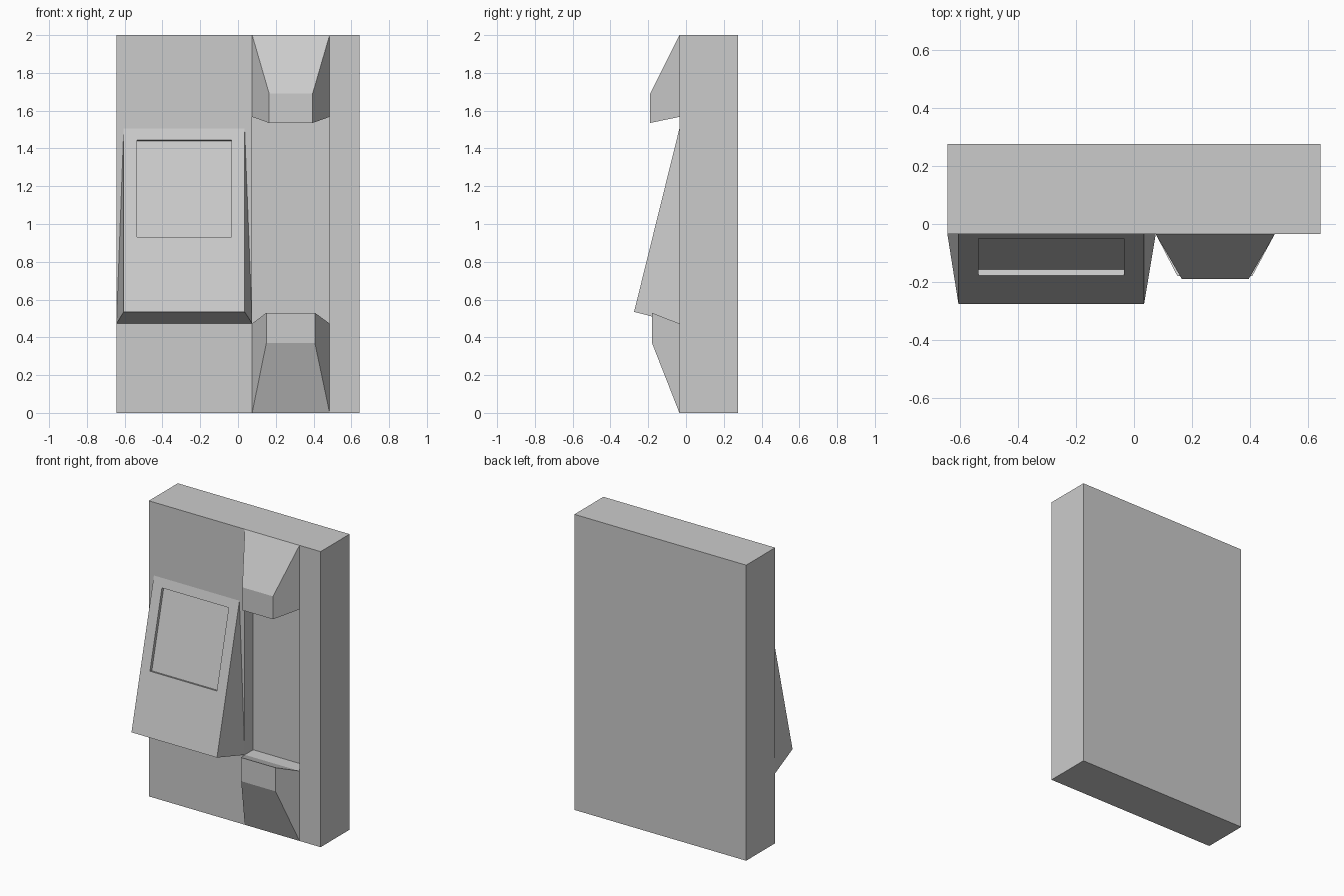
import bpy, bmesh
from mathutils import Vector

if "Cube" in bpy.data.objects:
    bpy.data.objects.remove(bpy.data.objects["Cube"])

FRONT, BACK = -0.035, 0.275
XS = [-0.643, 0.075, 0.485, 0.643]
ZS = [0.0, 0.473, 1.567, 2.0]

bm = bmesh.new()

# Front face of the slab, divided into cells
grid = [[bm.verts.new((x, FRONT, z)) for x in XS] for z in ZS]
cell = {}
for r in range(3):
    for c in range(3):
        cell[c, r] = bm.faces.new((grid[r][c], grid[r][c + 1],
                                   grid[r + 1][c + 1], grid[r + 1][c]))

# Slab sides and plain back
loop = grid[0] + [grid[1][3], grid[2][3]] + grid[3][::-1] + [grid[2][0], grid[1][0]]
back = [bm.verts.new((v.co.x, BACK, v.co.z)) for v in loop]
for i in range(len(loop)):
    j = (i + 1) % len(loop)
    bm.faces.new((loop[j], loop[i], back[i], back[j]))
bm.faces.new(back[::-1])


def raise_face(face, x0, x1, bottom, top):
    """Extrude a four-sided face to a new rectangle; bottom and top are (y, z)."""
    mid = face.calc_center_bounds()
    new = bmesh.ops.extrude_discrete_faces(bm, faces=[face])["faces"][0]
    for v in new.verts:
        y, z = bottom if v.co.z < mid.z else top
        v.co = Vector((x0 if v.co.x < mid.x else x1, y, z))
    return new


# Sloping console with a shallow screen recess
low, high = (-0.275, 0.535), (FRONT, 1.505)
base_corners = (grid[1][0], grid[1][1])
console = raise_face(cell[0, 1], -0.605, 0.035, low, high)
for base in base_corners:
    tip = min((v for v in console.verts if v.co.z > 1),
              key=lambda v: abs(v.co.x - base.co.x))
    bmesh.ops.connect_vert_pair(bm, verts=[base, tip])


def on_slope(z, depth=0.0):
    y = FRONT + (high[1] - z) * (low[0] - FRONT) / (high[1] - low[1])
    return (y + 0.97 * depth, z - 0.24 * depth)


screen = raise_face(console, -0.535, -0.035, on_slope(0.93), on_slope(1.445))
raise_face(screen, -0.535, -0.035, on_slope(0.93, 0.021), on_slope(1.445, 0.021))

# Upper and lower tapered blocks with the sunken bay between them
raise_face(cell[1, 2], 0.165, 0.395, (-0.19, 1.535), (-0.19, 1.69))
raise_face(cell[1, 0], 0.15, 0.407, (-0.18, 0.37), (-0.18, 0.53))
raise_face(cell[1, 1], XS[1], XS[2], (0.055, ZS[1]), (0.055, ZS[2]))

bmesh.ops.recalc_face_normals(bm, faces=bm.faces)
mesh = bpy.data.meshes.new("wall_console")
bm.to_mesh(mesh)
bm.free()
bpy.context.collection.objects.link(bpy.data.objects.new("wall_console", mesh))
